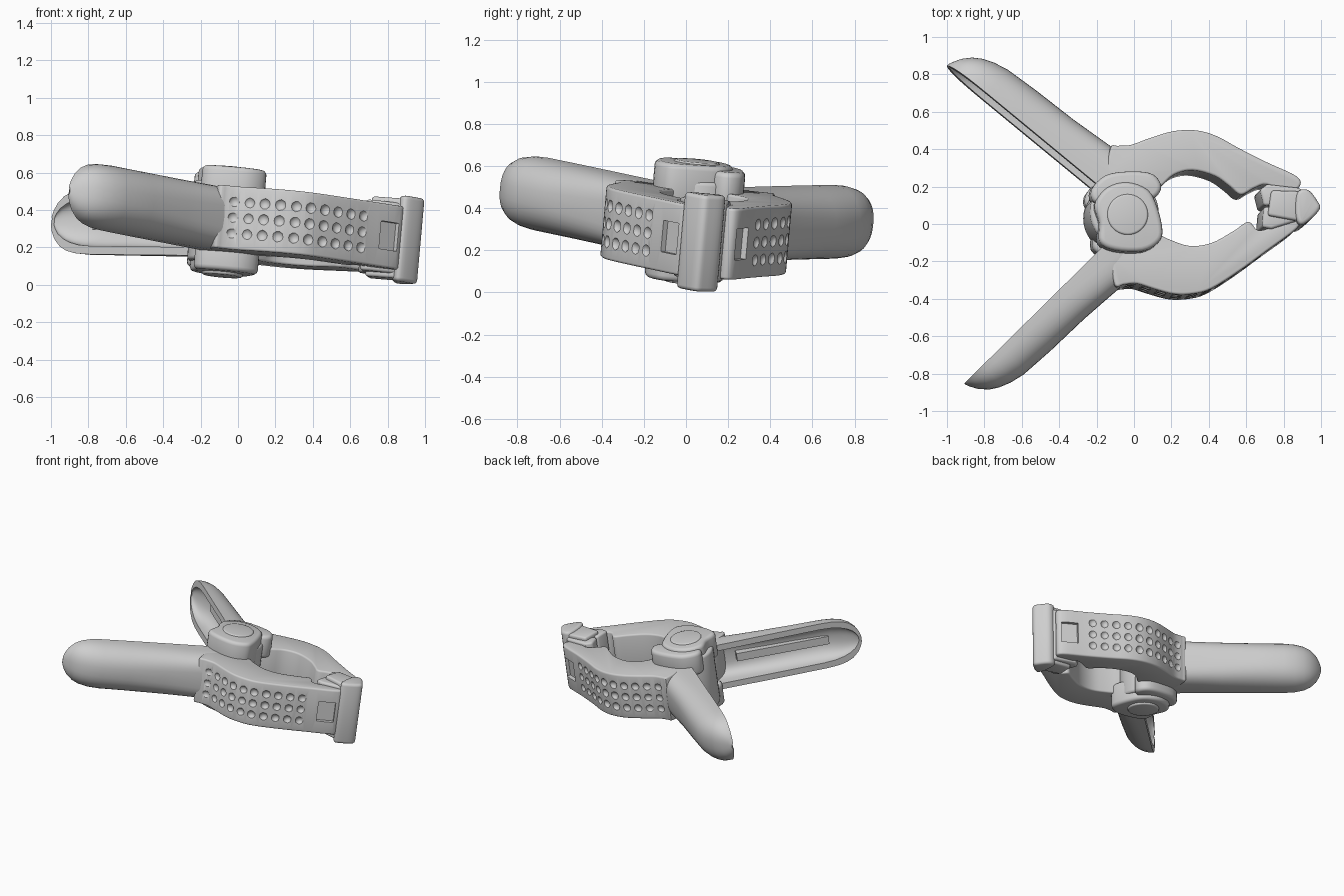
import bpy, bmesh, math
from mathutils import Vector, Matrix

if "Cube" in bpy.data.objects:
    bpy.data.objects.remove(bpy.data.objects["Cube"])

grey = bpy.data.materials.new("light grey plastic")
grey.use_nodes = True
COLOUR = (0.62, 0.62, 0.62, 1)
grey.diffuse_color = COLOUR
grey.node_tree.nodes["Principled BSDF"].inputs["Base Color"].default_value = COLOUR

# The clamp rests slightly tilted
TILT = Vector((0, 0, 1)).rotation_difference(Vector((0.09, 0.09, 1))).to_matrix().to_4x4()
PLACE = Matrix.Translation((0, 0, 0.3265)) @ TILT


def make(name, bm):
    bmesh.ops.recalc_face_normals(bm, faces=bm.faces)
    me = bpy.data.meshes.new(name)
    bm.to_mesh(me)
    bm.free()
    me.materials.append(grey)
    ob = bpy.data.objects.new(name, me)
    bpy.context.collection.objects.link(ob)
    ob.matrix_world = PLACE
    return ob


def apply_mods(ob):
    bpy.ops.object.select_all(action='DESELECT')
    bpy.context.view_layer.objects.active = ob
    ob.select_set(True)
    for m in list(ob.modifiers):
        bpy.ops.object.modifier_apply(modifier=m.name)
    bpy.ops.object.shade_smooth_by_angle(angle=math.radians(40))


def rounded(pts, n=4):
    """Closed Catmull-Rom curve through the points."""
    out, k = [], len(pts)
    for i in range(k):
        a, b, c, d = (Vector(pts[(i + j - 1) % k]) for j in range(4))
        for s in range(n):
            t = s / n
            out.append(0.5 * (2*b + (c-a)*t + (2*a-5*b+4*c-d)*t*t + (3*b-a-3*c+d)*t**3))
    return out


def prism(name, pts, z0, z1, bevel, cutter=None):
    bm = bmesh.new()
    low = [bm.verts.new((p[0], p[1], z0)) for p in pts]
    top = [bm.verts.new((p[0], p[1], z1)) for p in pts]
    bm.faces.new(low[::-1])
    bm.faces.new(top)
    for i in range(len(pts)):
        j = (i + 1) % len(pts)
        bm.faces.new((low[i], low[j], top[j], top[i]))
    ob = make(name, bm)
    m = ob.modifiers.new("bevel", 'BEVEL')
    m.width, m.segments, m.limit_method = bevel, 3, 'ANGLE'
    m.angle_limit = math.radians(50)
    if cutter:
        m = ob.modifiers.new("cut", 'BOOLEAN')
        m.operation, m.object, m.solver = 'DIFFERENCE', cutter, 'EXACT'
    apply_mods(ob)


def circle(cx, cy, r, n=40):
    return [(cx + r*math.cos(2*math.pi*i/n), cy + r*math.sin(2*math.pi*i/n)) for i in range(n)]


def add_box(bm, centre, size, direction):
    """Box whose local x follows a direction in the xy plane."""
    rot = Matrix.Rotation(math.atan2(direction[1], direction[0]), 4, 'Z')
    bmesh.ops.create_cube(bm, size=1, matrix=Matrix.Translation(centre) @ rot @ Matrix.Diagonal((*size, 1)))


def dimple_cutter(name, edge, side, notch, notch_dir):
    """Rows of shallow grip dimples along an edge, and a notch near the jaw."""
    bm = bmesh.new()
    pts = [Vector(p) for p in edge]
    lens = [(b - a).length for a, b in zip(pts, pts[1:])]
    for k in range(10):
        s, i = (k + 0.5) / 10 * sum(lens), 0
        while s > lens[i]:
            s -= lens[i]
            i += 1
        d = (pts[i+1] - pts[i]).normalized()
        p = pts[i] + d * s + Vector((-d.y, d.x)) * side * 0.018
        for row in (-0.085, 0, 0.085):
            bmesh.ops.create_icosphere(bm, subdivisions=2, radius=0.034,
                                       matrix=Matrix.Translation((p.x, p.y, row)))
    add_box(bm, notch, (0.12, 0.07, 0.15), notch_dir)
    ob = make(name, bm)
    ob.hide_render = True
    return ob


def handle(name, tip, root, side, lift):
    """Half-pipe grip with a domed end, open towards the other grip."""
    tip, root = Vector(tip), Vector(root)
    length = (root - tip).length
    along = (root - tip) / length
    out = Vector((along.y, -along.x)) * side
    stations = [(0, .012, .02), (.012, .036, .058), (.035, .076, .098), (.075, .118, .135),
                (.12, .147, .157), (.18, .171, .17), (.26, .189, .175), (.45, .2, .175),
                (.7, .205, .174), (.85, .214, .173), (length, .23, .172)]
    n, rings, bm = 20, [], bmesh.new()
    for t, d, h in stations:
        ring = []
        power = 0.85 - 0.35 * max(0, (t - 0.4) / (length - 0.4))
        for wall, order in ((0, range(n+1)), (1, range(n, -1, -1))):
            dd = max(d - 0.075, d * 0.45) if wall else d
            hh = max(h - 0.045, h * 0.7) if wall else h
            for i in order:
                a = math.pi * i / n
                c, s = math.cos(a), math.sin(a)
                z = hh * math.copysign(abs(c) ** power, c) + lift * (1 - t / length)
                p = tip + along * (t + (0.02 if wall and t < 0.3 else 0)) + out * (dd * abs(s) ** power)
                ring.append(bm.verts.new((p.x, p.y, z)))
        rings.append(ring)
    for a, b in zip(rings, rings[1:]):
        for i in range(len(a)):
            j = (i + 1) % len(a)
            bm.faces.new((a[i], a[j], b[j], b[i]))
    bm.faces.new(rings[0])
    bm.faces.new(rings[-1])
    apply_mods(make(name, bm))
    # Stiffening rib on the channel floor
    bm = bmesh.new()
    c = tip + along * 0.55 + out * 0.115
    add_box(bm, (c.x, c.y, lift / 2), (0.66, 0.06, 0.06), along)
    apply_mods(make(name + "_rib", bm))


# Arms: outer edge first, then the inner edge back to the grip
back_outer = [(-.1, .405), (-.03, .41), (.08, .45), (.2, .485), (.32, .49), (.43, .46),
              (.55, .395), (.7, .32)]
back_arm = [(-.14, .39)] + back_outer + [(.86, .245), (.875, .19), (.8, .15), (.7, .2), (.63, .18),
            (.56, .145), (.5, .19), (.42, .245), (.3, .275), (.2, .25), (.12, .18), (0, .12), (-.15, .2)]
front_outer = [(-.07, -.34), (0, -.335), (.1, -.365), (.2, -.39), (.3, -.388), (.4, -.36),
               (.55, -.265), (.7, -.155)]
front_arm = [(-.12, -.34)] + front_outer + [(.86, -.035), (.87, .02), (.8, .02), (.72, -.03), (.65, -.045),
             (.6, 0), (.52, -.05), (.4, -.115), (.28, -.13), (.16, -.09), (0, -.02), (-.13, -.15)]

for name, arm, edge, side, notch, ndir in (
        ("back", back_arm, back_outer, 1, (.815, .275, 0), (.17, -.08)),
        ("front", front_arm, front_outer, -1, (.815, -.08, 0), (.16, .125))):
    cut = dimple_cutter(name + "_dimple_cutter", edge, side, notch, ndir)
    prism(name + "_arm", rounded(arm), -0.17, 0.17, 0.018, cut)
    bpy.data.objects.remove(cut)

handle("back_handle", (-1.0, .845), (-.14, .138), -1, 0)
handle("front_handle", (-.915, -.86), (-.14, -.095), 1, .018)

# Pivot knuckles, one lug from each arm, with the spring sleeve and pin
front_lug = rounded([(-.235, .08), (-.17, .17), (-.06, .2), (.05, .16), (.1, .07), (.128, -.05),
                     (.11, -.12), (.02, -.17), (-.13, -.165), (-.21, -.12), (-.21, -.02)])
back_lug = rounded([(-.25, .16), (-.17, .24), (-.03, .26), (.08, .245), (.125, .18), (.09, .12),
                    (0, .1), (-.12, .1), (-.23, .09)])
for tag, sgn in (("upper", 1), ("lower", -1)):
    for part, outline, reach in (("front", front_lug, .28 + .01 * sgn), ("back", back_lug, .255 + .015 * sgn)):
        z0, z1 = sorted((sgn * .1, sgn * reach))
        prism(f"{tag}_{part}_lug", outline, z0, z1, .025)
prism("spring_sleeve", circle(-.07, .045, .185), -.215, .215, .02)
prism("pivot_pin", circle(-.06, .025, .11), -.285, .298, .012)

# Jaw: tip bar, the two pads meeting behind it, and the pad flanges
bar = rounded([(.87, .165), (.92, .165), (.965, .11), (.98, .07), (.94, .02), (.88, -.02),
               (.85, .02), (.85, .12)])
prism("jaw_tip_bar", bar, -.23, .23, .02)
prism("back_pad", [(.68, .085), (.9, .095), (.88, .18), (.7, .2), (.66, .17)], -.19, .19, .015)
prism("front_pad", [(.67, -.03), (.72, -.04), (.88, .01), (.9, .088), (.68, .078)], -.19, .19, .015)
for tag, sgn in (("upper", 1), ("lower", -1)):
    z0, z1 = sorted((sgn * .16, sgn * .215))
    prism(tag + "_pad_flange", [(.7, .03), (.87, .0), (.9, .16), (.72, .165)], z0, z1, .015)
